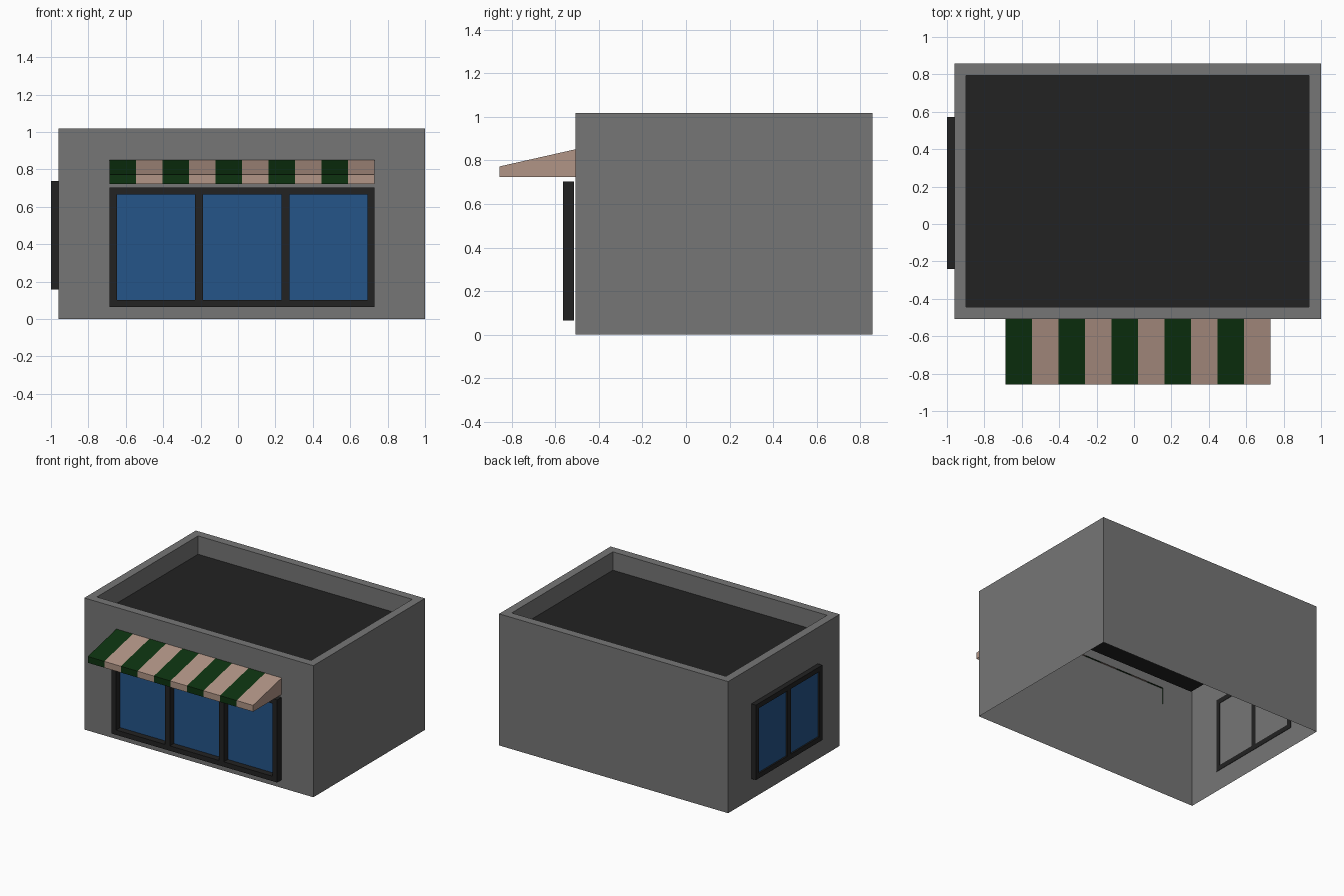
import bpy, bmesh
from mathutils import Vector

default = bpy.data.objects.get("Cube")
if default:
    bpy.data.objects.remove(default, do_unlink=True)


def make_material(name, rgb):
    mat = bpy.data.materials.new(name)
    mat.use_nodes = True
    color = (*rgb, 1.0)
    mat.diffuse_color = color
    mat.node_tree.nodes["Principled BSDF"].inputs["Base Color"].default_value = color
    return mat


wall_grey = make_material("wall grey", (0.18, 0.18, 0.18))
dark_trim = make_material("dark trim", (0.016, 0.016, 0.016))
glass_blue = make_material("glass blue", (0.018, 0.09, 0.25))
stripe_green = make_material("stripe green", (0.004, 0.032, 0.005))
stripe_pink = make_material("stripe pink", (0.44, 0.30, 0.24))


def finish(bm, name, *mats):
    mesh = bpy.data.meshes.new(name)
    bm.to_mesh(mesh)
    bm.free()
    obj = bpy.data.objects.new(name, mesh)
    for mat in mats:
        mesh.materials.append(mat)
    bpy.context.collection.objects.link(obj)
    return obj


# Building shell: open underneath, with a parapet around a sunken dark roof
LEFT, RIGHT, FRONT, BACK, HEIGHT = -0.961, 1.0, -0.507, 0.857, 1.018
PARAPET, ROOF_DROP = 0.09, 0.142

bm = bmesh.new()
bmesh.ops.create_cube(bm, size=1)
bmesh.ops.scale(bm, vec=(RIGHT - LEFT, BACK - FRONT, HEIGHT), verts=bm.verts)
bmesh.ops.translate(bm, vec=((LEFT + RIGHT) / 2, (FRONT + BACK) / 2, HEIGHT / 2), verts=bm.verts)
bm.normal_update()
top = max(bm.faces, key=lambda f: f.normal.z)
bottom = min(bm.faces, key=lambda f: f.normal.z)
bmesh.ops.delete(bm, geom=[bottom], context='FACES_ONLY')
bmesh.ops.inset_individual(bm, faces=[top], thickness=PARAPET)
roof = bmesh.ops.extrude_discrete_faces(bm, faces=[top])["faces"][0]
bmesh.ops.translate(bm, vec=(0, 0, -ROOF_DROP), verts=roof.verts)
roof.material_index = 1
finish(bm, "building_shell", wall_grey, dark_trim)


def window(name, place, u0, u1, z0, z1, panes, face, depth, recess, border=0.038, mullion=0.043):
    """Frame and glass; place maps (along, outward position, height) to the model."""
    inward = 1
    width = (u1 - u0 - 2 * border - (panes - 1) * mullion) / panes
    us = [u0]
    for i in range(panes):
        start = u0 + border + i * (width + mullion)
        us += [start, start + width]
    us.append(u1)
    zs = [z0, z0 + border, z1 - border, z1]
    frame, glass = bmesh.new(), bmesh.new()
    for i in range(len(us) - 1):
        for j in range(3):
            is_pane = i % 2 == 1 and j == 1
            target = glass if is_pane else frame
            d = face + inward * (recess if is_pane else 0)
            corners = [(us[i], zs[j]), (us[i + 1], zs[j]), (us[i + 1], zs[j + 1]), (us[i], zs[j + 1])]
            target.faces.new([target.verts.new(place(u, d, z)) for u, z in corners])
    bmesh.ops.remove_doubles(frame, verts=frame.verts, dist=0.0001)
    obj = finish(frame, name + "_frame", dark_trim)
    solid = obj.modifiers.new("depth", 'SOLIDIFY')
    solid.thickness = depth
    solid.offset = -1
    finish(glass, name + "_glass", glass_blue)


# Three-pane shop window and two-pane side window
window("front_window", lambda u, d, z: Vector((u, d, z)),
       -0.686, 0.731, 0.064, 0.703, 3, face=-0.565, depth=0.052, recess=0.049)
window("side_window", lambda u, d, z: Vector((d, -u, z)),
       -0.573, 0.24, 0.158, 0.738, 2, face=-1.0, depth=0.042, recess=0.012)

# Striped awning: sloping top, short front drop and closed ends
A_LEFT, A_RIGHT, STRIPES = -0.686, 0.729, 10
profile = [(-0.498, 0.853), (-0.857, 0.772), (-0.857, 0.723)]
bm = bmesh.new()
rows = []
for i in range(STRIPES + 1):
    x = A_LEFT + (A_RIGHT - A_LEFT) * i / STRIPES
    rows.append([bm.verts.new((x, y, z)) for y, z in profile])
for i in range(STRIPES):
    a, b = rows[i], rows[i + 1]
    for k in range(2):
        face = bm.faces.new((a[k], a[k + 1], b[k + 1], b[k]))
        face.material_index = i % 2
for row, color in ((rows[0], 0), (rows[-1], 1)):
    corner = bm.verts.new((row[0].co.x, profile[0][0], profile[2][1]))
    loop = [*row, corner]
    face = bm.faces.new(loop if color else loop[::-1])
    face.material_index = color
finish(bm, "awning", stripe_green, stripe_pink)
